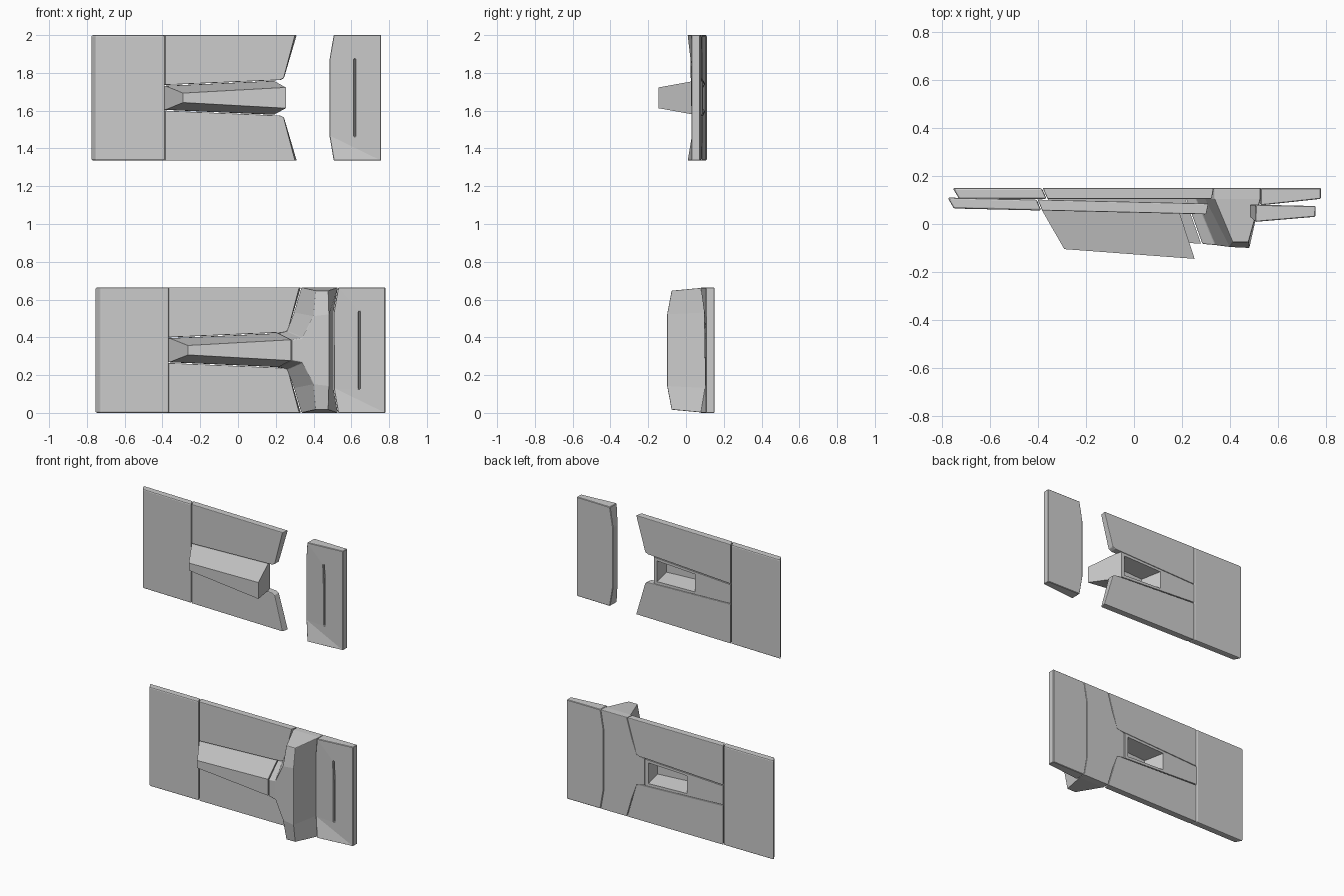
import bpy, bmesh
from mathutils import Matrix

if "Cube" in bpy.data.objects:
    bpy.data.objects.remove(bpy.data.objects["Cube"])

# Single grey material
grey = bpy.data.materials.new("light_grey")
grey.use_nodes = True
colour = (0.6, 0.6, 0.6, 1)
grey.diffuse_color = colour
grey.node_tree.nodes["Principled BSDF"].inputs["Base Color"].default_value = colour

BACK, FACE, HALF = 0.15, 0.105, 0.332


def loft(name, loops, splits=(), bevel=0.0):
    """Closed solid through matching loops; the last cap is split between vertex pairs."""
    bm = bmesh.new()
    rings = [[bm.verts.new(p) for p in loop] for loop in loops]
    n = len(rings[0])
    for a, b in zip(rings, rings[1:]):
        for i in range(n):
            j = (i + 1) % n
            bm.faces.new((a[i], a[j], b[j], b[i]))
    bm.faces.new(rings[0])
    bm.faces.new(rings[-1])
    for i, j in splits:
        bmesh.ops.connect_vert_pair(bm, verts=[rings[-1][i], rings[-1][j]])
    bmesh.ops.recalc_face_normals(bm, faces=bm.faces)
    mesh = bpy.data.meshes.new(name)
    bm.to_mesh(mesh)
    bm.free()
    mesh.materials.append(grey)
    obj = bpy.data.objects.new(name, mesh)
    bpy.context.collection.objects.link(obj)
    if bevel:
        mod = obj.modifiers.new("soft_edges", 'BEVEL')
        mod.width = bevel
        mod.segments = 2
        mod.limit_method = 'ANGLE'
    return obj


def at(outline, y):
    return [(x, y, z) for x, z in outline]


def mirrored(half):
    """Outline from its upper half, listed clockwise from the middle."""
    return half + [(p[0], -p[1], *p[2:]) for p in reversed(half)]


def cut(obj, cutter):
    mod = obj.modifiers.new("cut", 'BOOLEAN')
    mod.object = cutter
    mod.solver = 'EXACT'
    bpy.context.view_layer.objects.active = obj
    bpy.ops.object.modifier_apply(modifier=mod.name)
    bpy.data.objects.remove(cutter)


def panel(name):
    outer = mirrored([(-0.757, HALF), (-0.385, HALF)])
    inner = mirrored([(-0.73, HALF), (-0.365, HALF)])
    return loft(name, [at(outer, BACK), at(inner, FACE)], bevel=0.007)


def flap(name, side):
    # Plate beside the fin with a flared free end
    def outline(left, tip):
        pts = [(left, 0.068), (0.245, 0.094), (0.265, 0.104), (tip, HALF), (left, HALF)]
        return [(x, side * z) for x, z in pts]
    return loft(name, [at(outline(-0.381, 0.333), BACK),
                       at(outline(-0.361, 0.325), FACE)], bevel=0.004)


def fin(name):
    # Tapered ridge with a pocket in its back
    def ring(left, yl, zl, right, yr, zr):
        return [(left, yl, zl), (right, yr, zr), (right, yr, -zr), (left, yl, -zl)]
    obj = loft(name, [ring(-0.381, BACK, 0.063, 0.198, BACK, 0.089),
                      ring(-0.361, FACE, 0.063, 0.214, FACE, 0.089),
                      ring(-0.265, -0.054, 0.025, 0.28, -0.082, 0.055)])
    pocket = loft("pocket_cutter", [ring(-0.12, 0.17, 0.062, 0.171, 0.17, 0.072),
                                    ring(-0.06, 0.03, 0.04, 0.19, 0.03, 0.055)])
    cut(obj, pocket)
    return obj


def end_plate(name):
    # End plate with raised inner corners and a slim groove
    half = [(0.507, 0.2), (0.53, HALF), (0.78, HALF)]
    outline = mirrored(half)
    depth = [0.1, 0.078, FACE]
    front = [(x, y, z) for (x, z), y in zip(outline, depth + depth[::-1])]
    obj = loft(name, [at(outline, BACK), front], splits=[(0, 2), (5, 3)])
    groove = mirrored([(0.637, 0.205), (0.645, 0.205)])
    cut(obj, loft("groove_cutter", [at(groove, 0.125), at(groove, 0.05)]))
    mod = obj.modifiers.new("soft_edges", 'BEVEL')
    mod.width = 0.003
    mod.limit_method = 'ANGLE'
    return obj


def fork(name):
    # Raised cross ridge whose neck meets the fin
    base = mirrored([(0.203, 0.089), (0.26, 0.1), (0.297, 0.2), (0.336, HALF),
                     (0.528, HALF), (0.505, 0.2)])
    top = [(0.286, 0.055, -0.083), (0.34, 0.065, -0.088), (0.4, 0.18, -0.096),
           (0.412, 0.315, -0.076), (0.478, 0.315, -0.076), (0.482, 0.19, -0.1)]
    front = [(x, y, z) for x, z, y in mirrored(top)]
    collar = [(x + (0.015 if x < 0.21 else 0), FACE, z) for x, z in base]
    return loft(name, [at(base, BACK), collar, front],
                splits=[(1, 10), (2, 5), (9, 6)], bevel=0.004)


def assembly(prefix, matrix):
    parts = [panel(prefix + "_side_panel"),
             flap(prefix + "_top_flap", 1),
             flap(prefix + "_bottom_flap", -1),
             fin(prefix + "_fin"),
             end_plate(prefix + "_end_plate")]
    for obj in parts:
        obj.matrix_world = matrix @ obj.matrix_world


# Complete lower set, and an upper set without the fork, slightly turned
lower = Matrix.Translation((0, 0, HALF))
assembly("lower", lower)
fork("lower_fork").matrix_world = lower
assembly("upper", Matrix.Translation((-0.025, -0.057, 2 - HALF)) @ Matrix.Rotation(-0.023, 4, 'Z'))
